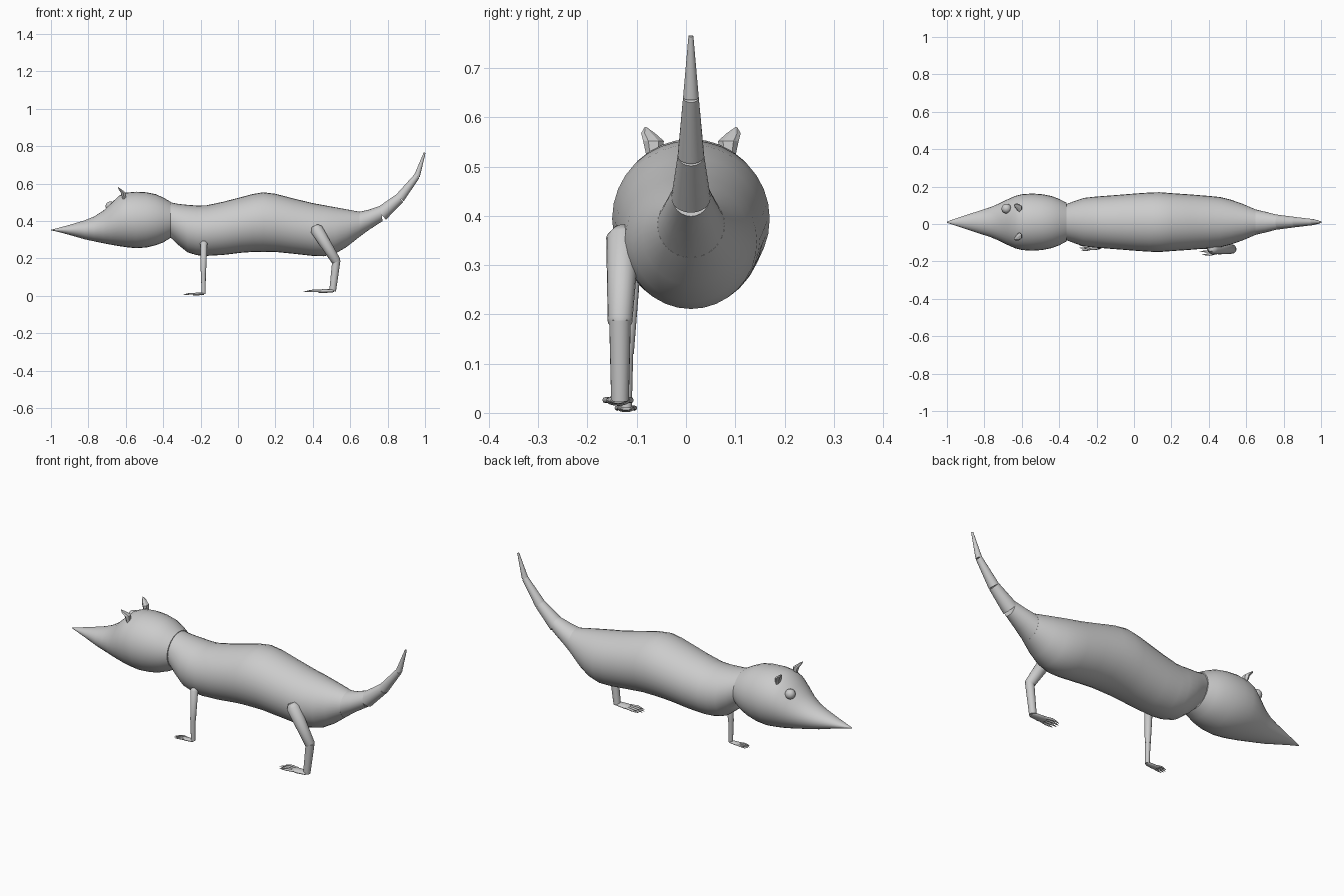
import bpy, bmesh, math
from mathutils import Vector

if "Cube" in bpy.data.objects:
    bpy.data.objects.remove(bpy.data.objects["Cube"])

CY = 0.01  # body centre line


def finish(name, bm, angle=50):
    bmesh.ops.recalc_face_normals(bm, faces=bm.faces)
    me = bpy.data.meshes.new(name)
    bm.to_mesh(me)
    bm.free()
    ob = bpy.data.objects.new(name, me)
    bpy.context.collection.objects.link(ob)
    bpy.ops.object.select_all(action='DESELECT')
    ob.select_set(True)
    bpy.context.view_layer.objects.active = ob
    bpy.ops.object.shade_smooth_by_angle(angle=math.radians(angle))
    return ob


def skin(bm, rings):
    loops = [[bm.verts.new(p) for p in r] for r in rings]
    n = len(loops[0])
    for a, b in zip(loops, loops[1:]):
        for i in range(n):
            j = (i + 1) % n
            bm.faces.new((a[i], a[j], b[j], b[i]))
    bm.faces.new(loops[0])
    bm.faces.new(loops[-1])


def hull(name, rows, n=32):
    """Upright elliptical sections: x, bottom z, top z, half width."""
    rings = []
    for x, lo, hi, w in rows:
        rings.append([(x, CY + w * math.cos(t), (lo + hi) / 2 + (hi - lo) / 2 * math.sin(t))
                      for t in (2 * math.pi * i / n for i in range(n))])
    bm = bmesh.new()
    skin(bm, rings)
    return finish(name, bm)


def tube(bm, pts, n=16, flat=1.0):
    """Tube along x, y, z, radius points; flat squashes its height."""
    ps = [Vector(p[:3]) for p in pts]
    rings = []
    for k, p in enumerate(ps):
        d = (ps[min(k + 1, len(ps) - 1)] - ps[max(k - 1, 0)]).normalized()
        u = Vector((0, 1, 0))
        u = (u - d * u.dot(d)).normalized()
        v = d.cross(u)
        r = pts[k][3]
        rings.append([p + u * r * math.cos(t) + v * r * flat * math.sin(t)
                      for t in (2 * math.pi * i / n for i in range(n))])
    skin(bm, rings)


# trunk
hull("body", [
    (-0.365, 0.315, 0.500, 0.095), (-0.32, 0.272, 0.491, 0.112), (-0.27, 0.232, 0.486, 0.129),
    (-0.22, 0.217, 0.482, 0.135), (-0.17, 0.213, 0.483, 0.139), (-0.08, 0.218, 0.502, 0.146),
    (0.02, 0.230, 0.528, 0.154), (0.08, 0.234, 0.544, 0.158), (0.135, 0.235, 0.553, 0.160),
    (0.20, 0.234, 0.545, 0.155), (0.30, 0.224, 0.519, 0.148), (0.40, 0.213, 0.495, 0.140),
    (0.46, 0.211, 0.484, 0.134), (0.52, 0.225, 0.473, 0.119), (0.58, 0.260, 0.462, 0.098),
    (0.65, 0.315, 0.449, 0.068)])

# head with pointed snout
hull("head", [
    (-0.36, 0.310, 0.502, 0.103), (-0.40, 0.285, 0.525, 0.124), (-0.44, 0.270, 0.543, 0.139),
    (-0.49, 0.258, 0.553, 0.149), (-0.545, 0.254, 0.556, 0.153), (-0.60, 0.260, 0.551, 0.149),
    (-0.635, 0.265, 0.536, 0.140), (-0.68, 0.273, 0.493, 0.120), (-0.72, 0.281, 0.455, 0.100),
    (-0.77, 0.291, 0.423, 0.079), (-0.82, 0.302, 0.403, 0.063), (-0.90, 0.325, 0.379, 0.037),
    (-0.96, 0.341, 0.363, 0.017), (-1.0, 0.350, 0.353, 0.003)])

# tail in tapering segments, first one joining the upright rump ring
tail = [(0.765, CY, 0.437, 0.040), (0.865, CY, 0.522, 0.027),
        (0.957, CY, 0.640, 0.016), (0.998, CY, 0.765, 0.005)]
n = 24
bm = bmesh.new()
ang = [2 * math.pi * i / n for i in range(n)]
skin(bm, [
    [(0.65, CY + 0.068 * math.cos(t), 0.382 + 0.067 * math.sin(t)) for t in ang],
    [(0.70, CY + 0.056 * math.cos(t), 0.406 + 0.054 * math.sin(t)) for t in ang],
    [(0.767 - 0.006 * math.sin(t), CY + 0.039 * math.cos(t), 0.440 + 0.041 * math.sin(t)) for t in ang]])
finish("tail_base", bm)
for k, (a, b) in enumerate(zip(tail, tail[1:])):
    bm = bmesh.new()
    tube(bm, [a, b], n)
    finish("tail_segment_%d" % (k + 1), bm)


def leg(name, upper, lower, heel, palm_r, toe_len):
    """Two-part limb on the near side, with a clawed foot."""
    for part, pts in (("upper", upper), ("lower", lower)):
        bm = bmesh.new()
        tube(bm, pts, 20)
        finish("%s_%s" % (name, part), bm)
    x, y, z = heel
    bm = bmesh.new()
    r = palm_r
    tube(bm, [(x + r * 0.3, y, z, r * 0.6), (x, y, z, r * 0.8), (x - r * 2, y, z - 0.001, r),
              (x - r * 3, y, z - 0.002, r * 0.8)], 16, 0.42)
    for i in range(4):
        s = (i - 1.5) / 1.5
        reach = toe_len * (1 - 0.18 * abs(s))
        x0 = x - r * 2.4
        y0 = y + s * r * 0.68
        tube(bm, [(x0, y0, z, r * 0.26), (x0 - reach * 0.5, y0 + s * r * 0.35, z, r * 0.25),
                  (x0 - reach * 0.75, y0 + s * r * 0.35, z - 0.002, r * 0.17),
                  (x0 - reach, y0 + s * r * 0.25, z - 0.005, 0.001)], 8)
    finish(name + "_foot", bm)


leg("front_leg",
    [(-0.183, -0.112, 0.292, 0.009), (-0.183, -0.112, 0.282, 0.019), (-0.185, -0.120, 0.12, 0.014)],
    [(-0.185, -0.120, 0.128, 0.013), (-0.184, -0.121, 0.01, 0.011)],
    (-0.186, -0.122, 0.010), 0.018, 0.066)
leg("hind_leg",
    [(0.411, -0.128, 0.375, 0.018), (0.420, -0.128, 0.355, 0.034), (0.525, -0.134, 0.185, 0.025),
     (0.532, -0.134, 0.173, 0.014)],
    [(0.526, -0.134, 0.190, 0.022), (0.506, -0.134, 0.025, 0.018)],
    (0.505, -0.138, 0.026), 0.025, 0.100)

# ears: small faceted buds ending in a leaning tip
for side, label in ((1, "left"), (-1, "right")):
    bm = bmesh.new()
    rings = []
    for x, dy, z, r in ((-0.608, 0.074, 0.515, 0.015), (-0.614, 0.076, 0.552, 0.021),
                        (-0.630, 0.087, 0.568, 0.014), (-0.641, 0.092, 0.580, 0.002)):
        rings.append([(x + r * 0.7 * math.cos(t), CY + side * (dy + r * math.sin(t)), z)
                      for t in (2 * math.pi * (i + 0.5) / 6 for i in range(6))])
    skin(bm, rings)
    finish("ear_" + label, bm, 25)

# single eye on the far side
bpy.ops.mesh.primitive_uv_sphere_add(segments=20, ring_count=12, radius=0.026,
                                     location=(-0.682, 0.082, 0.478))
bpy.context.object.name = "eye"
bpy.ops.object.shade_smooth_by_angle(angle=math.radians(50))
